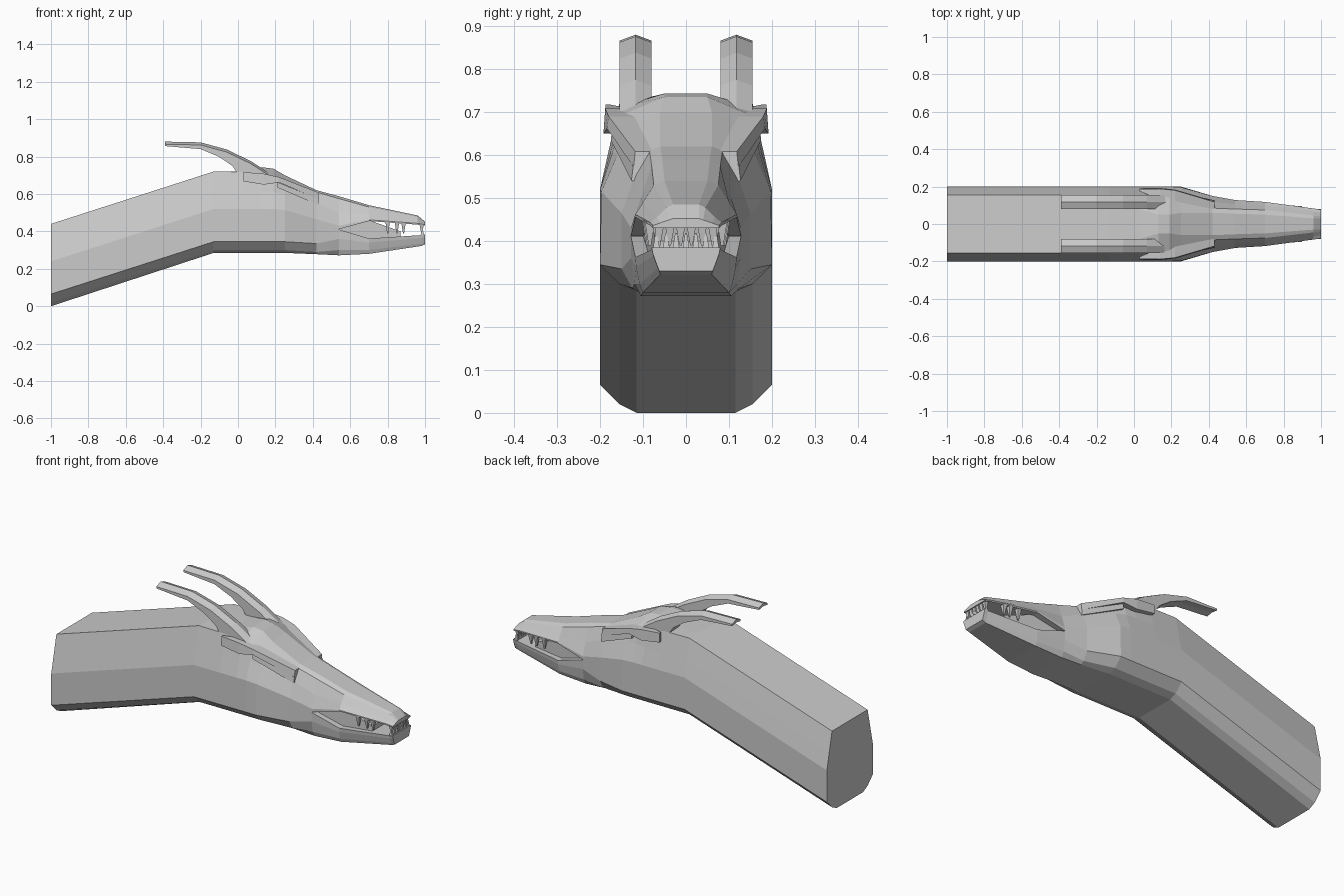
import bpy, bmesh

grey = bpy.data.materials.new("light grey")
grey.diffuse_color = (0.6, 0.6, 0.6, 1)


def make(name, rings):
    """Skin a row of equal closed rings and cap both ends."""
    bm = bmesh.new()
    loops = [[bm.verts.new(p) for p in r] for r in rings]
    n = len(loops[0])
    for a, b in zip(loops, loops[1:]):
        for i in range(n):
            j = (i + 1) % n
            bm.faces.new((a[i], a[j], b[j], b[i]))
    bm.faces.new(loops[0])
    bm.faces.new(loops[-1][::-1])
    bmesh.ops.recalc_face_normals(bm, faces=bm.faces)
    me = bpy.data.meshes.new(name)
    bm.to_mesh(me)
    bm.free()
    me.materials.append(grey)
    ob = bpy.data.objects.new(name, me)
    bpy.context.collection.objects.link(ob)
    return ob


def sym(x, half):
    """Full ring at x from a half profile of (y, z), top to bottom."""
    return [(x, y, z) for y, z in half] + [(x, -y, z) for y, z in half[::-1]]


def mirrored(name, rings):
    make(name + "_left", rings)
    make(name + "_right", [[(x, -y, z) for x, y, z in r] for r in rings])


# Neck and skull
low = [(.2, .345), (.155, .30), (.115, .285)]
make("neck_and_skull", [
    sym(-1, [(.08, .44), (.155, .44), (.18, .33), (.2, .24), (.2, .065), (.155, .02), (.115, 0)]),
    sym(-.13, [(.08, .72), (.155, .72), (.18, .61), (.2, .52)] + low),
    sym(.03, [(.08, .722), (.155, .718), (.18, .61), (.2, .52)] + low),
    sym(.13, [(.05, .743), (.15, .712), (.175, .61), (.2, .52)] + low),
    sym(.19, [(.05, .735), (.145, .695), (.17, .61), (.2, .52)] + low),
    sym(.25, [(.06, .70), (.13, .672), (.16, .60), (.197, .515)] + low),
    sym(.42, [(.06, .62), (.085, .61), (.12, .55), (.15, .465), (.15, .335), (.125, .29), (.105, .278)]),
    sym(.54, [(.055, .588), (.08, .575), (.105, .5), (.128, .43), (.128, .36), (.12, .30), (.105, .272)]),
])

# Jaws
make("upper_jaw", [
    sym(.54, [(.055, .588), (.08, .575), (.105, .5), (.128, .43), (.128, .412)]),
    sym(.70, [(.05, .54), (.075, .53), (.1, .49), (.118, .462), (.118, .455)]),
    sym(.96, [(.03, .485), (.045, .478), (.068, .455), (.083, .443), (.083, .436)]),
    sym(1.0, [(.03, .452), (.04, .449), (.06, .442), (.077, .436), (.077, .43)]),
])
make("lower_jaw", [
    sym(.54, [(.128, .41), (.128, .36), (.12, .30), (.105, .272)]),
    sym(.70, [(.118, .362), (.116, .34), (.108, .30), (.10, .28)]),
    sym(.98, [(.08, .38), (.077, .365), (.066, .335), (.06, .322)]),
    sym(1.0, [(.08, .385), (.077, .37), (.068, .345), (.062, .33)]),
])
make("mouth_lining", [
    sym(.53, [(.10, .46), (.10, .36)]),
    sym(.70, [(.085, .46), (.085, .405), (.085, .35)][::2]),
    sym(.87, [(.07, .40), (.07, .36)]),
])


# Teeth: four-sided spikes
def tooth(name, x, y, z0, z1, w):
    base = [(x - w, y - w, z0), (x + w, y - w, z0), (x + w, y + w, z0), (x - w, y + w, z0)]
    t = w * .25
    tip = [(x - t, y - t, z1), (x + t, y - t, z1), (x + t, y + t, z1), (x - t, y + t, z1)]
    make(name, [base, tip])


for i in range(6):
    y = -.0625 + i * .025
    tooth(f"upper_front_tooth_{i}", .982, y, .436, .39, .011)
for i in range(7):
    y = -.069 + i * .023
    tooth(f"lower_front_tooth_{i}", .985, y, .376, .418, .009)
for s in (-1, 1):
    for i, x in enumerate((.80, .85, .885)):
        tooth(f"upper_side_tooth_{i}_{s}", x, s * (.09 - i * .003), .452 - i * .003, .39, .012)

# Horns: roof-shaped section, swept back; (peak x, peak z, under x, under z)
horn = []
for px, pz, ux, uz in [(.17, .71, .01, .70), (.07, .775, -.03, .75), (-.06, .838, -.10, .798),
                       (-.20, .876, -.20, .84), (-.39, .88, -.39, .872)]:
    k = .014
    lo = min(uz, pz - k - .004)
    horn.append([(px, .117, pz), (px, .155, pz - k), (ux, .155, lo - .006 * (px == -.39)),
                 (ux, .117, lo), (ux, .08, lo - .006 * (px == -.39)), (px, .08, pz - k)])
mirrored("horn", horn)

# Brow ridges, flared to a point at the back: (x, outer y, inner y, top z, bottom z)
mirrored("brow_ridge", [[(x, yo, t), (x, yo + .004, b), (x, yi, b), (x, yi, t)] for x, yo, yi, t, b in
                        [(.03, .187, .175, .717, .667), (.14, .188, .13, .708, .65),
                         (.22, .18, .12, .69, .662), (.43, .118, .07, .608, .572)]])

# Eye slits below the brows
mirrored("eye", [[(x, yo, t), (x, yo + .004, b), (x, yo - .05, b), (x, yo - .05, t)] for x, yo, t, b in
                 [(.21, .171, .664, .635), (.43, .123, .573, .54)]])
